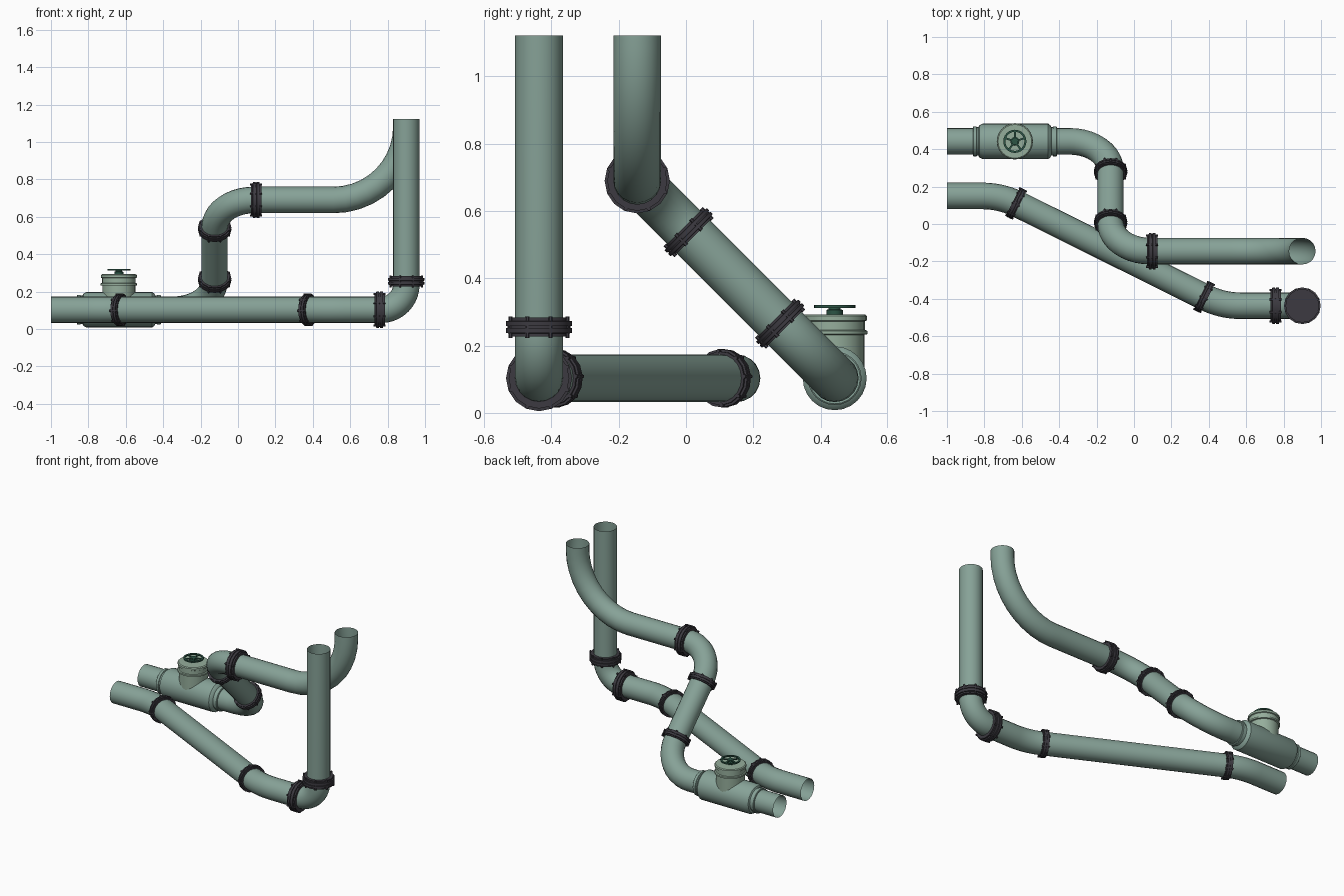
import bpy, bmesh, math
from mathutils import Vector, Matrix

if "Cube" in bpy.data.objects:
    bpy.data.objects.remove(bpy.data.objects["Cube"])

R = 0.071   # pipe radius
SIDES = 20


def mat(name, rgb):
    m = bpy.data.materials.new(name)
    m.diffuse_color = (*rgb, 1)
    m.use_nodes = True
    m.node_tree.nodes["Principled BSDF"].inputs["Base Color"].default_value = m.diffuse_color
    return m


GREEN = mat("pipe_green", (0.24, 0.36, 0.31))
DARK = mat("flange_dark", (0.045, 0.042, 0.052))
PALE = mat("bonnet_green", (0.30, 0.42, 0.33))
WHEEL = mat("wheel_green", (0.025, 0.09, 0.06))


def finish(name, bm, m, angle=35):
    bmesh.ops.recalc_face_normals(bm, faces=bm.faces[:])
    me = bpy.data.meshes.new(name)
    bm.to_mesh(me)
    bm.free()
    me.materials.append(m)
    ob = bpy.data.objects.new(name, me)
    bpy.context.collection.objects.link(ob)
    bpy.ops.object.select_all(action='DESELECT')
    ob.select_set(True)
    bpy.context.view_layer.objects.active = ob
    bpy.ops.object.shade_smooth_by_angle(angle=math.radians(angle))
    return ob


def skin(bm, rings):
    for a, b in zip(rings, rings[1:]):
        n = len(a)
        for i in range(n):
            bm.faces.new((a[i], a[(i + 1) % n], b[(i + 1) % n], b[i]))


def fillet_path(pts, tangents, steps=10):
    """Round each inner corner with an arc of the given tangent length."""
    P = [Vector(p) for p in pts]
    out = [(P[0], (P[1] - P[0]).normalized())]
    for k, t in enumerate(tangents, 1):
        d0 = (P[k] - P[k - 1]).normalized()
        d1 = (P[k + 1] - P[k]).normalized()
        ang = d0.angle(d1)
        rad = t / math.tan(ang / 2)
        n = (d1 - d0 * d0.dot(d1)).normalized()
        s = P[k] - d0 * t
        for i in range(steps + 1):
            a = ang * i / steps
            out.append((s + d0 * rad * math.sin(a) + n * rad * (1 - math.cos(a)),
                        d0 * math.cos(a) + n * math.sin(a)))
    out.append((P[-1], (P[-1] - P[-2]).normalized()))
    return out


def pipe(name, pts, tangents):
    """Open-ended tube swept with a parallel-transported frame."""
    bm = bmesh.new()
    rings, u, prev = [], Vector((0, 0, 1)), None
    for p, d in fillet_path(pts, tangents):
        if prev is not None:
            u = prev.rotation_difference(d) @ u
        u = (u - d * u.dot(d)).normalized()
        v = d.cross(u)
        rings.append([bm.verts.new(p + R * (u * math.cos(a) + v * math.sin(a)))
                      for a in (2 * math.pi * i / SIDES for i in range(SIDES))])
        prev = d
    skin(bm, rings)
    return finish(name, bm, GREEN)


def lathe(name, profile, pos, axis, m, sides=SIDES, bolts=None):
    """Capped solid of revolution; profile is (radius, height along axis)."""
    bm = bmesh.new()
    rings = [[bm.verts.new((r * math.cos(2 * math.pi * i / sides),
                            r * math.sin(2 * math.pi * i / sides), h))
              for i in range(sides)] for r, h in profile]
    skin(bm, rings)
    bm.faces.new(rings[0])
    bm.faces.new(rings[-1])
    if bolts:
        count, ring_r, length = bolts
        for i in range(count):
            a = 2 * math.pi * (i + 0.5) / count
            bmesh.ops.create_cone(
                bm, cap_ends=True, segments=6, radius1=0.006, radius2=0.006, depth=length,
                matrix=Matrix.Translation((ring_r * math.cos(a), ring_r * math.sin(a), 0)))
    q = Vector((0, 0, 1)).rotation_difference(Vector(axis).normalized())
    bm.transform(Matrix.Translation(pos) @ q.to_matrix().to_4x4())
    return finish(name, bm, m)


def flange(name, pos, axis, r, w):
    """Two bolted discs with a groove between them."""
    half = [(0.92 * r, w), (0.92 * r, 0.66 * w), (r, 0.62 * w), (r, 0.12 * w), (0.95 * r, 0.1 * w)]
    prof = [(a, -h) for a, h in half] + half[::-1]
    lathe(name, prof, pos, axis, DARK, 16, (8, 0.93 * r, 2.3 * w))


Z = 0.103
# Front pipe run: offset across the floor, then a riser
pipe("front_pipe",
     [(-1, 0.15, Z), (-0.71, 0.15, Z), (0.47, -0.437, Z), (0.9, -0.437, Z), (0.9, -0.437, 1.122)],
     [0.1, 0.1, 0.135])
# Rear pipe run: valve line, 45 degree climb, long sweep upward
pipe("rear_pipe",
     [(-1, 0.442, Z), (-0.125, 0.442, Z), (-0.125, -0.145, 0.69), (0.9, -0.145, 0.69),
      (0.9, -0.145, 1.122)],
     [0.22, 0.21, 0.39])

# Flanges
D = (1.18, -0.587, 0)
flange("front_flange_1", (-0.63, 0.11, Z), D, 0.087, 0.02)
flange("front_flange_2", (0.375, -0.39, Z), D, 0.087, 0.02)
flange("elbow_flange_low", (0.757, -0.437, Z), (1, 0, 0), 0.098, 0.028)
flange("elbow_flange_high", (0.9, -0.437, 0.255), (0, 0, 1), 0.098, 0.028)
flange("climb_flange_low", (-0.125, 0.28, 0.265), (0, -1, 1), 0.089, 0.02)
flange("climb_flange_high", (-0.125, 0.008, 0.537), (0, -1, 1), 0.089, 0.02)
flange("upper_flange", (0.097, -0.145, 0.69), (1, 0, 0), 0.097, 0.028)

# Valve body with stepped collars
VX, VY = -0.637, 0.442
lathe("valve_body",
      [(0.076, -0.225), (0.08, -0.222), (0.08, -0.205), (0.076, -0.203), (0.076, -0.195),
       (0.086, -0.19), (0.095, -0.172),
       (0.095, 0.178), (0.086, 0.19), (0.076, 0.195), (0.076, 0.203), (0.08, 0.205),
       (0.08, 0.222), (0.076, 0.225)],
      (VX, VY, Z), (1, 0, 0), GREEN, 24)
# Valve bonnet
lathe("valve_bonnet",
      [(0.088, 0.1), (0.088, 0.232), (0.097, 0.234), (0.097, 0.244), (0.09, 0.247), (0.09, 0.272),
       (0.096, 0.275), (0.096, 0.288), (0.09, 0.293), (0.066, 0.293)],
      (VX, VY, 0), (0, 0, 1), PALE, 24)
# Valve stem
lathe("valve_stem", [(0.024, 0.29), (0.024, 0.306), (0.018, 0.308), (0.018, 0.321)],
      (VX, VY, 0), (0, 0, 1), WHEEL, 12)

# Handwheel rim and five spokes
bm = bmesh.new()
rim = [[bm.verts.new((r * math.cos(2 * math.pi * i / 24), r * math.sin(2 * math.pi * i / 24), h))
        for i in range(24)]
       for r, h in ((0.062, -0.004), (0.062, 0.004), (0.051, 0.004), (0.051, -0.004))]
skin(bm, rim + rim[:1])
for i in range(5):
    rot = Matrix.Rotation(2 * math.pi * i / 5 + math.pi / 2, 4, 'Z')
    bmesh.ops.create_cube(bm, size=1, matrix=rot @ Matrix.Translation((0.034, 0, 0))
                          @ Matrix.Diagonal((0.04, 0.01, 0.006, 1)))
bm.transform(Matrix.Translation((VX, VY, 0.316)))
finish("handwheel", bm, WHEEL)
